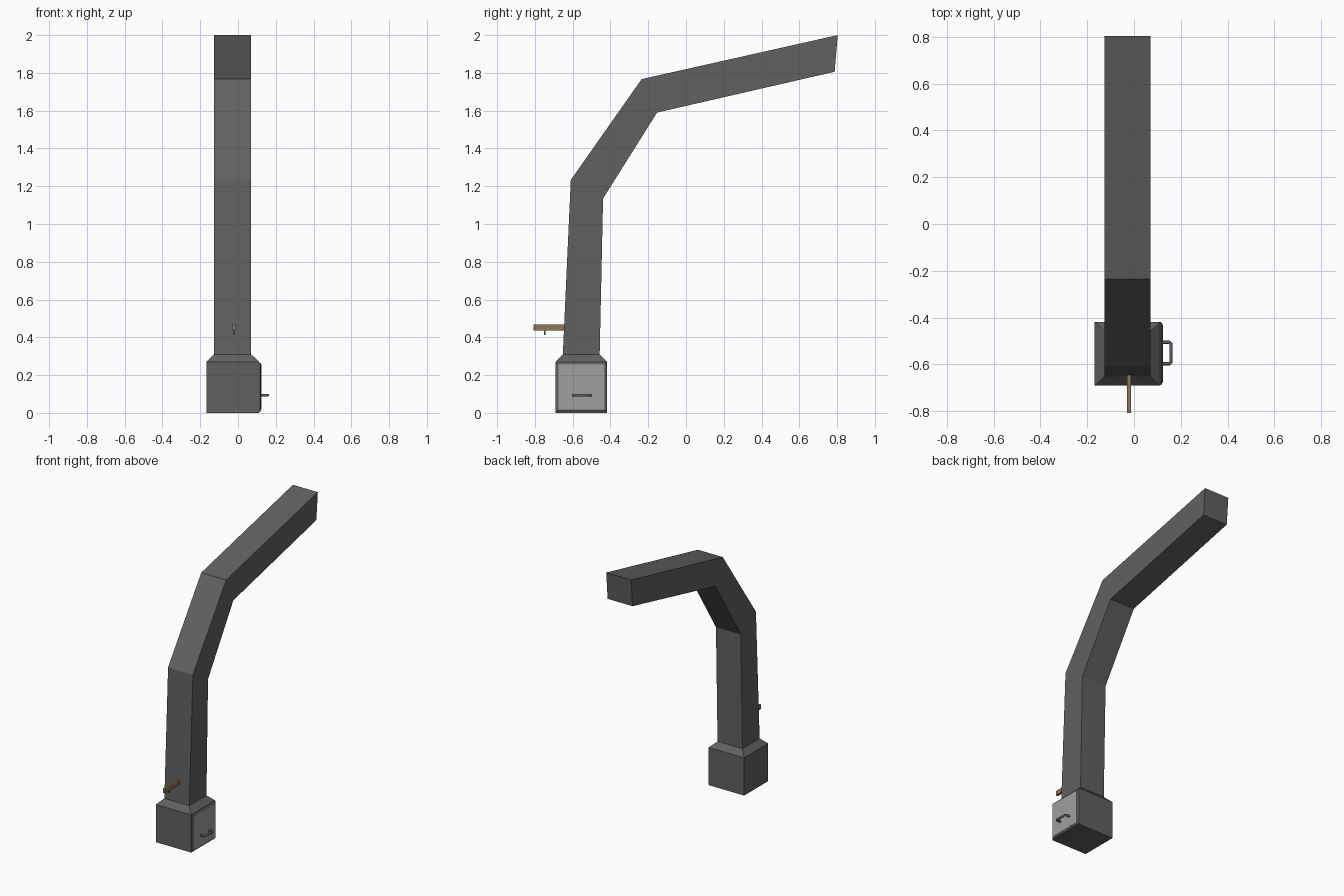
import bpy, bmesh
from mathutils import Vector

if "Cube" in bpy.data.objects:
    bpy.data.objects.remove(bpy.data.objects["Cube"])


def material(name, rgb):
    m = bpy.data.materials.new(name)
    m.diffuse_color = (*rgb, 1)
    m.use_nodes = True
    m.node_tree.nodes["Principled BSDF"].inputs["Base Color"].default_value = m.diffuse_color
    return m


DARK = material("dark_metal", (0.12, 0.12, 0.12))
LIGHT = material("door_metal", (0.35, 0.35, 0.35))
WOOD = material("wood", (0.27, 0.18, 0.09))


def finish(name, bm, mat):
    bmesh.ops.recalc_face_normals(bm, faces=bm.faces)
    me = bpy.data.meshes.new(name)
    bm.to_mesh(me)
    bm.free()
    me.materials.append(mat)
    ob = bpy.data.objects.new(name, me)
    bpy.context.collection.objects.link(ob)
    return ob


def loft(name, rings, mat):
    """Skin a list of equal-length rings and cap both ends."""
    bm = bmesh.new()
    vs = [[bm.verts.new(p) for p in r] for r in rings]
    n = len(vs[0])
    for a, b in zip(vs, vs[1:]):
        for i in range(n):
            j = (i + 1) % n
            bm.faces.new((a[i], a[j], b[j], b[i]))
    bm.faces.new(vs[0])
    bm.faces.new(vs[-1])
    return finish(name, bm, mat)


def box(name, lo, hi, mat):
    rings = [[(lo[0], lo[1], z), (hi[0], lo[1], z), (hi[0], hi[1], z), (lo[0], hi[1], z)]
             for z in (lo[2], hi[2])]
    return loft(name, rings, mat)


# Base block with sloped shoulder
def flat_ring(x0, x1, y0, y1, z):
    return [(x0, y0, z), (x1, y0, z), (x1, y1, z), (x0, y1, z)]


loft("base", [flat_ring(-0.168, 0.112, -0.69, -0.418, 0),
              flat_ring(-0.168, 0.112, -0.69, -0.418, 0.27),
              flat_ring(-0.127, 0.07, -0.652, -0.457, 0.31)], DARK)

# Bent square duct: outer and inner (y, z) points of each joint
joints = [((-0.652, 0.31), (-0.457, 0.31)), ((-0.61, 1.233), (-0.439, 1.135)),
          ((-0.235, 1.767), (-0.153, 1.59)), ((0.803, 2.0), (0.787, 1.806))]
loft("bent_duct", [[(-0.127, *o), (0.07, *o), (0.07, *i), (-0.127, *i)]
                   for o, i in joints], DARK)


# Door: dark bevelled rim with a lighter panel
def door_ring(x, inset):
    y0, y1, z0, z1 = -0.688 + inset, -0.42 - inset, 0.005 + inset, 0.268 - inset
    return [(x, y0, z0), (x, y1, z0), (x, y1, z1), (x, y0, z1)]


loft("door_frame", [door_ring(0.108, 0), door_ring(0.116, 0), door_ring(0.123, 0.011)], DARK)
loft("door_panel", [door_ring(0.118, 0.012), door_ring(0.124, 0.012)], LIGHT)

# Door handle: tube with rounded corners
cu = bpy.data.curves.new("door_handle", 'CURVE')
cu.dimensions = '3D'
cu.bevel_depth = 0.0075
cu.bevel_resolution = 1
cu.use_fill_caps = True
path = [(0.12, -0.597), (0.152, -0.597), (0.158, -0.59),
        (0.158, -0.513), (0.152, -0.506), (0.12, -0.506)]
sp = cu.splines.new('POLY')
sp.points.add(len(path) - 1)
for p, (x, y) in zip(sp.points, path):
    p.co = (x, y, 0.093, 1)
cu.materials.append(DARK)
handle = bpy.data.objects.new("door_handle", cu)
bpy.context.collection.objects.link(handle)

# Wooden bar on the front, with a small peg beneath
box("wooden_bar", (-0.03, -0.807, 0.435), (-0.013, -0.64, 0.467), WOOD)
box("bar_peg", (-0.025, -0.752, 0.413), (-0.018, -0.744, 0.437), DARK)
